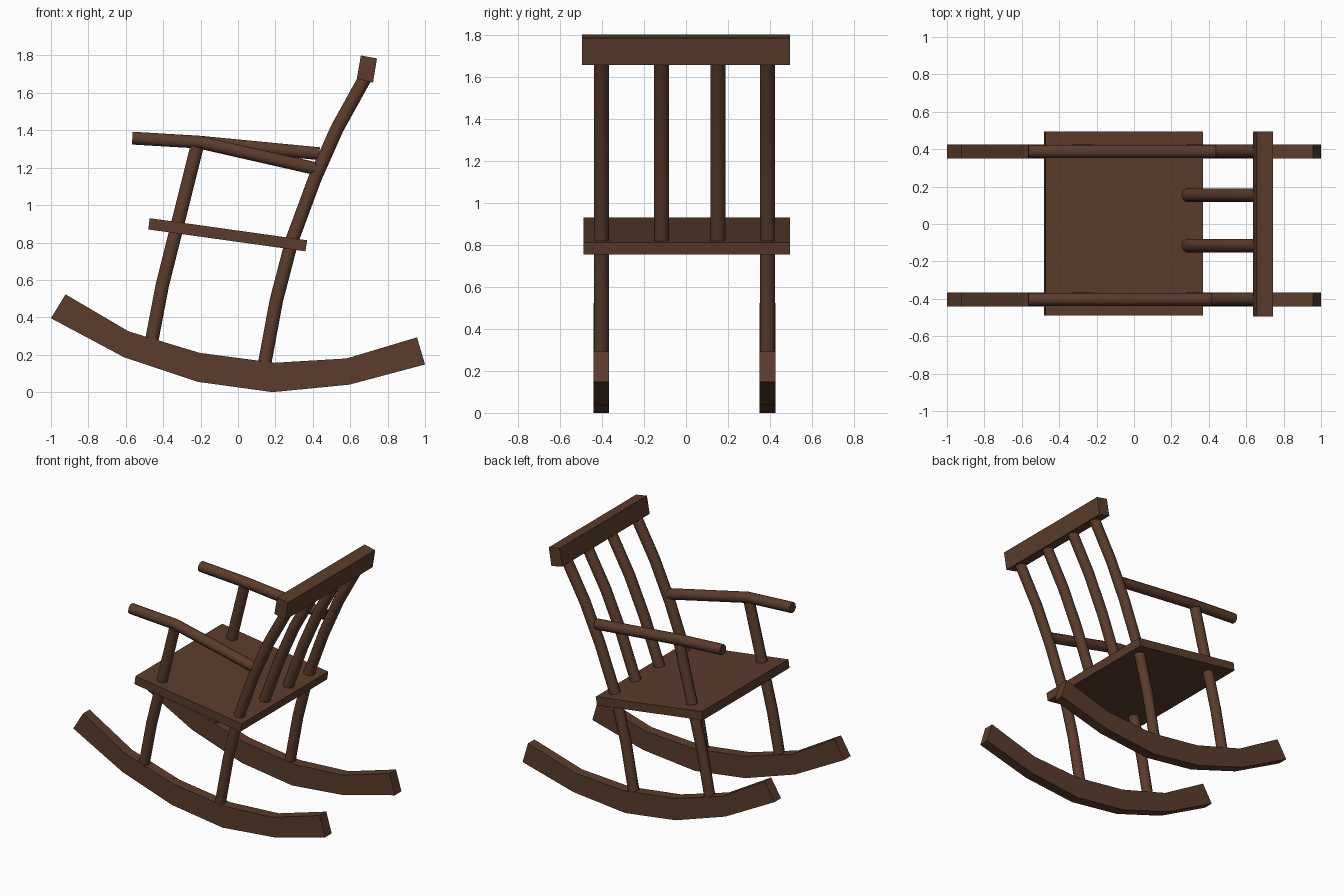
import bpy, bmesh, math
from mathutils import Vector

if "Cube" in bpy.data.objects:
    bpy.data.objects.remove(bpy.data.objects["Cube"])

wood = bpy.data.materials.new("dark brown wood")
wood.diffuse_color = (0.105, 0.046, 0.025, 1)
wood.use_nodes = True
wood.node_tree.nodes["Principled BSDF"].inputs["Base Color"].default_value = wood.diffuse_color


def finish(name, bm, smooth):
    bmesh.ops.recalc_face_normals(bm, faces=bm.faces)
    me = bpy.data.meshes.new(name)
    bm.to_mesh(me)
    bm.free()
    me.materials.append(wood)
    ob = bpy.data.objects.new(name, me)
    bpy.context.collection.objects.link(ob)
    if smooth:
        for p in me.polygons:
            p.use_smooth = len(p.vertices) == 4
    return ob


def slab(name, outline, y0, y1):
    """Side profile (x, z) extruded across y."""
    bm = bmesh.new()
    face = bm.faces.new([bm.verts.new((x, y0, z)) for x, z in outline])
    ext = bmesh.ops.extrude_face_region(bm, geom=[face])
    verts = [g for g in ext["geom"] if isinstance(g, bmesh.types.BMVert)]
    bmesh.ops.translate(bm, verts=verts, vec=(0, y1 - y0, 0))
    return finish(name, bm, False)


def rod(name, path, y, r=0.037, sides=12):
    """Round rod following a bent path (x, z) at a fixed y."""
    bm = bmesh.new()
    pts = [Vector(p) for p in path]
    rings = []
    for i, p in enumerate(pts):
        t = (pts[min(i + 1, len(pts) - 1)] - pts[max(i - 1, 0)]).normalized()
        ring = []
        for k in range(sides):
            a = 2 * math.pi * (k + 0.5) / sides
            u, v = r * math.cos(a), r * math.sin(a)
            ring.append(bm.verts.new((p.x - t.y * u, y + v, p.y + t.x * u)))
        rings.append(ring)
    for a, b in zip(rings, rings[1:]):
        for k in range(sides):
            n = (k + 1) % sides
            bm.faces.new((a[k], a[n], b[n], b[k]))
    bm.faces.new(rings[0])
    bm.faces.new(rings[-1])
    return finish(name, bm, True)


rocker = [(-1.0, 0.395), (-0.61, 0.187), (-0.215, 0.055), (0.185, 0.0),
          (0.595, 0.04), (1.0, 0.148), (0.957, 0.293), (0.58, 0.18),
          (0.195, 0.157), (-0.205, 0.21), (-0.585, 0.325), (-0.922, 0.523)]
front_post = [(-0.468, 0.24), (-0.405, 0.57), (-0.325, 0.89), (-0.22, 1.31)]
back_lower = [(0.14, 0.14), (0.205, 0.49), (0.288, 0.81)]
back_upper = [(0.288, 0.81), (0.41, 1.14), (0.53, 1.41), (0.685, 1.69)]

# Both sides: rocker, front post, back post, arm
for side, y, arm_end in (("near", -0.403, (0.415, 1.195)), ("far", 0.388, (0.435, 1.275))):
    slab(side + "_rocker", rocker, y - 0.037, y + 0.037)
    rod(side + "_front_post", front_post, y)
    rod(side + "_back_post", back_lower + back_upper[1:], y)
    rod(side + "_arm", [(-0.565, 1.358), (-0.21, 1.337), arm_end], y, 0.037, 8)

# Inner back spindles
for i, y in enumerate((-0.116, 0.153)):
    rod("back_spindle_%d" % (i + 1), back_upper, y)

# Tilted seat and top rail
slab("seat", [(-0.48, 0.87), (0.36, 0.753), (0.37, 0.812), (-0.472, 0.93)], -0.488, 0.495)
slab("top_rail", [(0.635, 1.675), (0.722, 1.655), (0.743, 1.784), (0.657, 1.8)], -0.495, 0.495)
